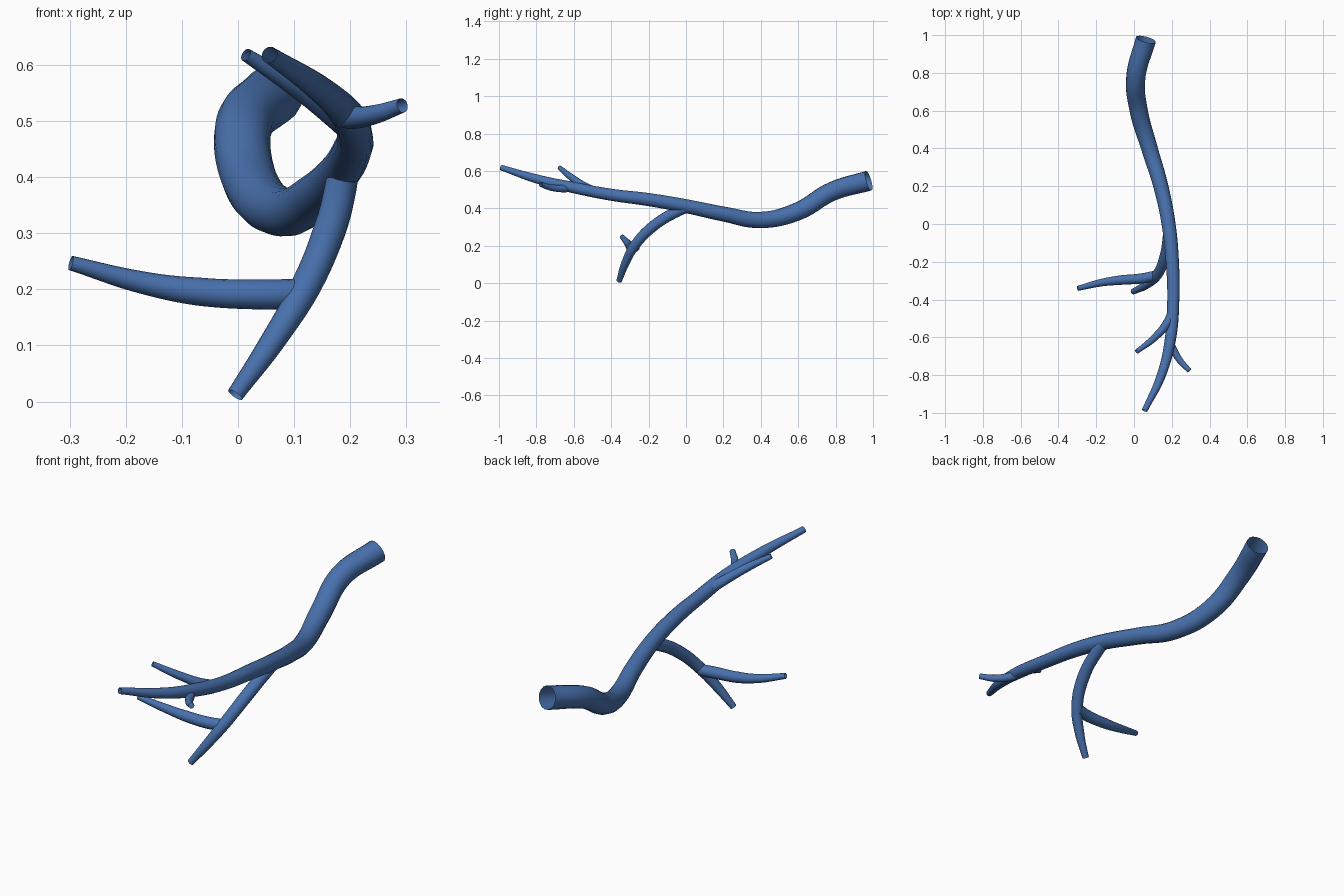
import bpy

blue = bpy.data.materials.new("vessel blue")
blue.diffuse_color = (0.065, 0.165, 0.42, 1)


def tube(name, points):
    """Open-ended smooth tube through (x, y, z, radius) points."""
    cu = bpy.data.curves.new(name + "_path", 'CURVE')
    cu.dimensions = '3D'
    cu.bevel_depth = 1.0
    cu.bevel_resolution = 6
    cu.resolution_u = 8
    cu.use_fill_caps = False
    sp = cu.splines.new('BEZIER')
    sp.radius_interpolation = 'LINEAR'
    sp.bezier_points.add(len(points) - 1)
    for bp, (x, y, z, r) in zip(sp.bezier_points, points):
        bp.co = (x, y, z)
        bp.radius = r
        bp.handle_left_type = bp.handle_right_type = 'AUTO'
    tmp = bpy.data.objects.new(name + "_path", cu)
    bpy.context.collection.objects.link(tmp)
    bpy.context.view_layer.update()
    dg = bpy.context.evaluated_depsgraph_get()
    me = bpy.data.meshes.new_from_object(tmp.evaluated_get(dg))
    bpy.data.objects.remove(tmp)
    me.materials.clear()
    me.materials.append(blue)
    for p in me.polygons:
        p.use_smooth = True
        p.material_index = 0
    ob = bpy.data.objects.new(name, me)
    bpy.context.collection.objects.link(ob)
    return ob


# long winding trunk, wide at the back and tapering to the front
tube("main_trunk", [
    (0.063, 0.977, 0.548, 0.054), (0.010, 0.78, 0.49, 0.051),
    (0.025, 0.60, 0.385, 0.049), (0.082, 0.40, 0.338, 0.044),
    (0.142, 0.20, 0.37, 0.040), (0.183, 0.0, 0.412, 0.037),
    (0.203, -0.20, 0.447, 0.035), (0.208, -0.40, 0.473, 0.032),
    (0.194, -0.60, 0.511, 0.030), (0.145, -0.80, 0.558, 0.024),
    (0.056, -0.988, 0.618, 0.015)])

# branch dropping to the floor
tube("lower_branch", [
    (0.187, 0.03, 0.412, 0.026), (0.183, -0.05, 0.382, 0.029),
    (0.163, -0.175, 0.305, 0.029), (0.118, -0.275, 0.20, 0.027),
    (0.060, -0.325, 0.105, 0.022), (-0.005, -0.358, 0.012, 0.015)])

# side twig of the lower branch
tube("lower_side_twig", [
    (0.115, -0.272, 0.193, 0.026), (0.05, -0.287, 0.191, 0.027),
    (-0.07, -0.297, 0.196, 0.025), (-0.17, -0.310, 0.212, 0.020),
    (-0.298, -0.341, 0.247, 0.013)])

# upper twigs near the front of the trunk
tube("upper_left_twig", [
    (0.203, -0.465, 0.484, 0.024), (0.175, -0.525, 0.508, 0.023),
    (0.105, -0.605, 0.560, 0.019), (0.014, -0.676, 0.618, 0.012)])
tube("upper_right_twig", [
    (0.185, -0.62, 0.508, 0.021), (0.208, -0.665, 0.506, 0.020),
    (0.245, -0.725, 0.512, 0.017), (0.293, -0.776, 0.528, 0.013)])
